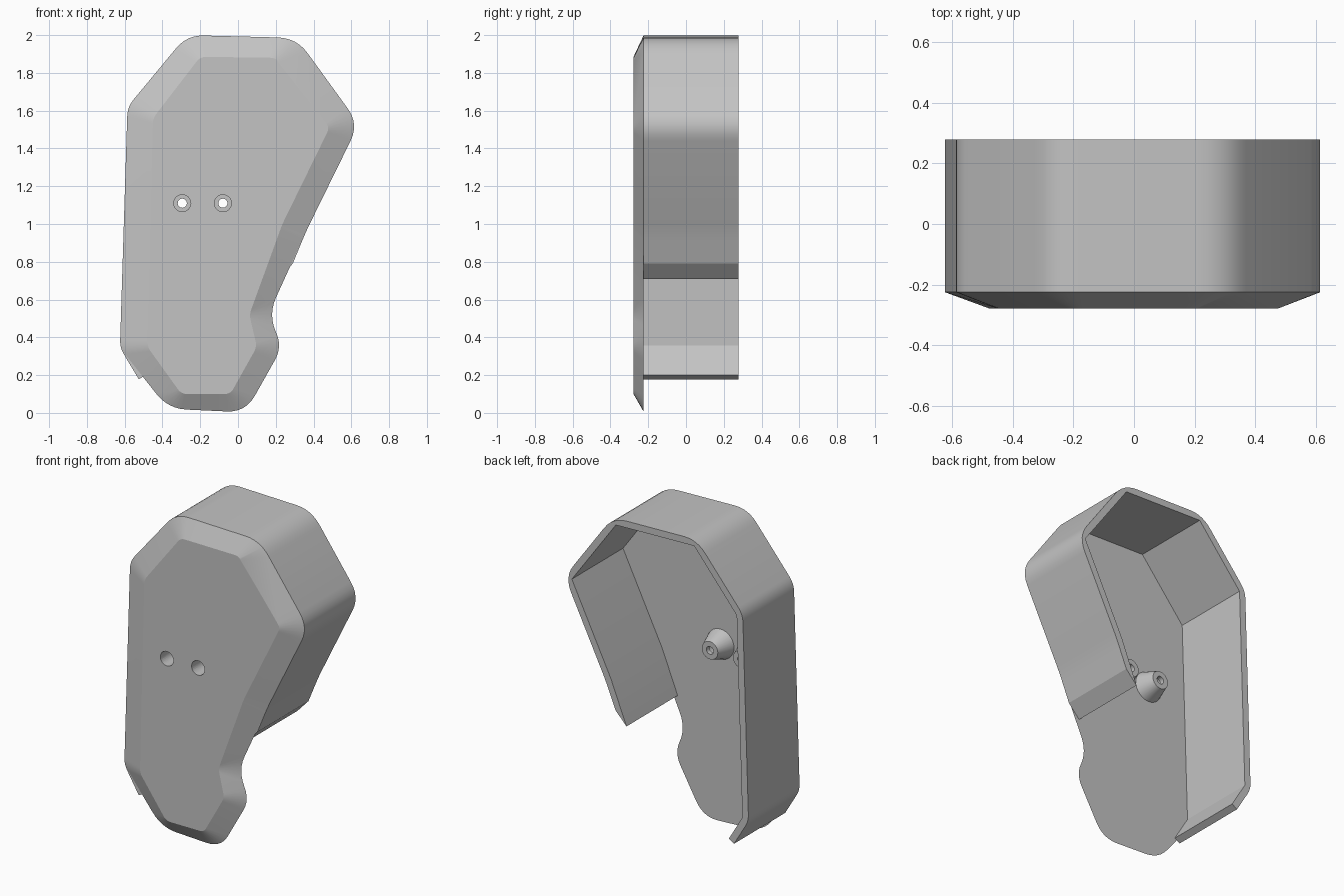
import bpy, bmesh, math
from mathutils import Vector

cube = bpy.data.objects.get("Cube")
if cube:
    bpy.data.objects.remove(cube, do_unlink=True)

FRONT, SEAM, BACK = -0.278, -0.225, 0.278
SEGMENTS = 6

grey = bpy.data.materials.new("plain grey")
grey.use_nodes = True
grey.diffuse_color = (0.55, 0.55, 0.55, 1)
grey.node_tree.nodes["Principled BSDF"].inputs["Base Color"].default_value = (0.55, 0.55, 0.55, 1)


def rounded(points, closed):
    """Round each corner (x, z, trim) with a short curve of SEGMENTS steps."""
    result = []
    count = len(points)
    for i, (x, z, trim) in enumerate(points):
        p = Vector((x, z))
        if not closed and i in (0, count - 1):
            result.append(p)
            continue
        a = Vector(points[i - 1][:2]) - p
        b = Vector(points[(i + 1) % count][:2]) - p
        a, b = p + a.normalized() * trim, p + b.normalized() * trim
        for k in range(SEGMENTS + 1):
            t = k / SEGMENTS
            result.append(a * (1 - t) ** 2 + p * 2 * t * (1 - t) + b * t * t)
    return result


def inset_path(points, amount):
    """Mitred offset of an open path towards its left side."""
    pts = [Vector(p[:2]) for p in points]
    result = []
    for i, p in enumerate(pts):
        sides = [(pts[j + 1] - pts[j]).normalized() for j in (i - 1, i) if 0 <= j < len(pts) - 1]
        normals = [Vector((-d.y, d.x)) for d in sides]
        mid = sum(normals, Vector((0, 0))).normalized()
        result.append(p + mid * amount / mid.dot(normals[0]))
    return result


def finish(name, bm, angle=20):
    bmesh.ops.remove_doubles(bm, verts=bm.verts, dist=0.0005)
    bmesh.ops.recalc_face_normals(bm, faces=bm.faces)
    mesh = bpy.data.meshes.new(name)
    bm.to_mesh(mesh)
    bm.free()
    mesh.materials.append(grey)
    obj = bpy.data.objects.new(name, mesh)
    bpy.context.collection.objects.link(obj)
    smooth(obj, angle)
    return obj


def smooth(obj, angle):
    bpy.ops.object.select_all(action='DESELECT')
    obj.select_set(True)
    bpy.context.view_layer.objects.active = obj
    bpy.ops.object.shade_smooth_by_angle(angle=math.radians(angle))


def ring(bm, points, y):
    return [bm.verts.new((p.x, y, p.y)) for p in points]


def bridge(bm, a, b, closed=True):
    for i in range(len(a) if closed else len(a) - 1):
        j = (i + 1) % len(a)
        bm.faces.new((a[i], a[j], b[j], b[i]))


# Front plate: outline at the seam, sloping in to a smaller flat face
outline = [(-0.27, 2.0, 0.09), (0.31, 1.985, 0.1), (0.64, 1.53, 0.1), (0.36, 0.96, 0.05),
           (0.16, 0.52, 0.1), (0.235, 0.35, 0.08), (0.04, 0.003, 0.1), (-0.37, 0.022, 0.1),
           (-0.625, 0.345, 0.04), (-0.585, 1.62, 0.05)]
face = [(-0.2, 1.885), (0.2, 1.88), (0.485, 1.51), (0.235, 1.0), (0.06, 0.52),
        (0.1, 0.35), (-0.04, 0.1), (-0.3, 0.1), (-0.48, 0.35), (-0.45, 1.56)]
bm = bmesh.new()
back_ring = ring(bm, rounded(outline, True), SEAM)
front_ring = ring(bm, rounded([(x, z, 0.03) for x, z in face], True), FRONT)
bridge(bm, back_ring, front_ring)
bm.faces.new(back_ring)
bm.faces.new(front_ring)
plate = finish("front_plate", bm)

# Side wall: open band with rounded outside and sharp inside corners
path = [(0.29, 0.79, 0)] + outline[3:0:-1] + [outline[0], outline[9], outline[8], (-0.525, 0.178, 0)]
inner = inset_path(path, 0.042)
inner[0] = Vector((0.215, 0.71))
outer_pts = rounded(path, False)
inner_pts = [inner[0]]
for p in inner[1:-1]:
    inner_pts += [p] * (SEGMENTS + 1)
inner_pts.append(inner[-1])
bm = bmesh.new()
loops = [ring(bm, pts, y) for pts, y in
         ((outer_pts, SEAM), (outer_pts, BACK), (inner_pts, BACK), (inner_pts, SEAM))]
for i in range(4):
    bridge(bm, loops[i], loops[(i + 1) % 4], closed=False)
bm.faces.new([l[0] for l in loops])
bm.faces.new([l[-1] for l in loops])
bmesh.ops.dissolve_degenerate(bm, edges=bm.edges, dist=0.0005)
finish("side_wall", bm)

# Conical screw bosses behind the plate, each with a stepped bore
profile = [(0.045, SEAM), (0.045, -0.15), (0.024, -0.15), (0.024, -0.12), (0.055, -0.12), (0.093, SEAM)]
for name, x in (("right_boss", -0.295), ("left_boss", -0.08)):
    centre = Vector((x, 0, 1.11))
    bm = bmesh.new()
    turns = 32
    rings = []
    for r, y in profile:
        rings.append([bm.verts.new(centre + Vector((r * math.cos(a), y, r * math.sin(a))))
                      for a in (2 * math.pi * k / turns for k in range(turns))])
    for a, b in zip(rings, rings[1:] + rings[:1]):
        bridge(bm, a, b)
    finish(name, bm, 30)

    # Matching hole through the plate
    bpy.ops.mesh.primitive_cylinder_add(vertices=turns, radius=0.045, depth=0.3,
                                        location=(x, SEAM, 1.11), rotation=(math.pi / 2, 0, 0))
    cutter = bpy.context.object
    cutter.name = "hole_cutter"
    cutter.hide_render = True
    cutter.data.materials.append(grey)
    cut = plate.modifiers.new("hole", 'BOOLEAN')
    cut.operation = 'DIFFERENCE'
    cut.solver = 'EXACT'
    cut.object = cutter
    bpy.context.view_layer.objects.active = plate
    bpy.ops.object.modifier_apply(modifier=cut.name)
    bpy.data.objects.remove(cutter, do_unlink=True)
smooth(plate, 20)
